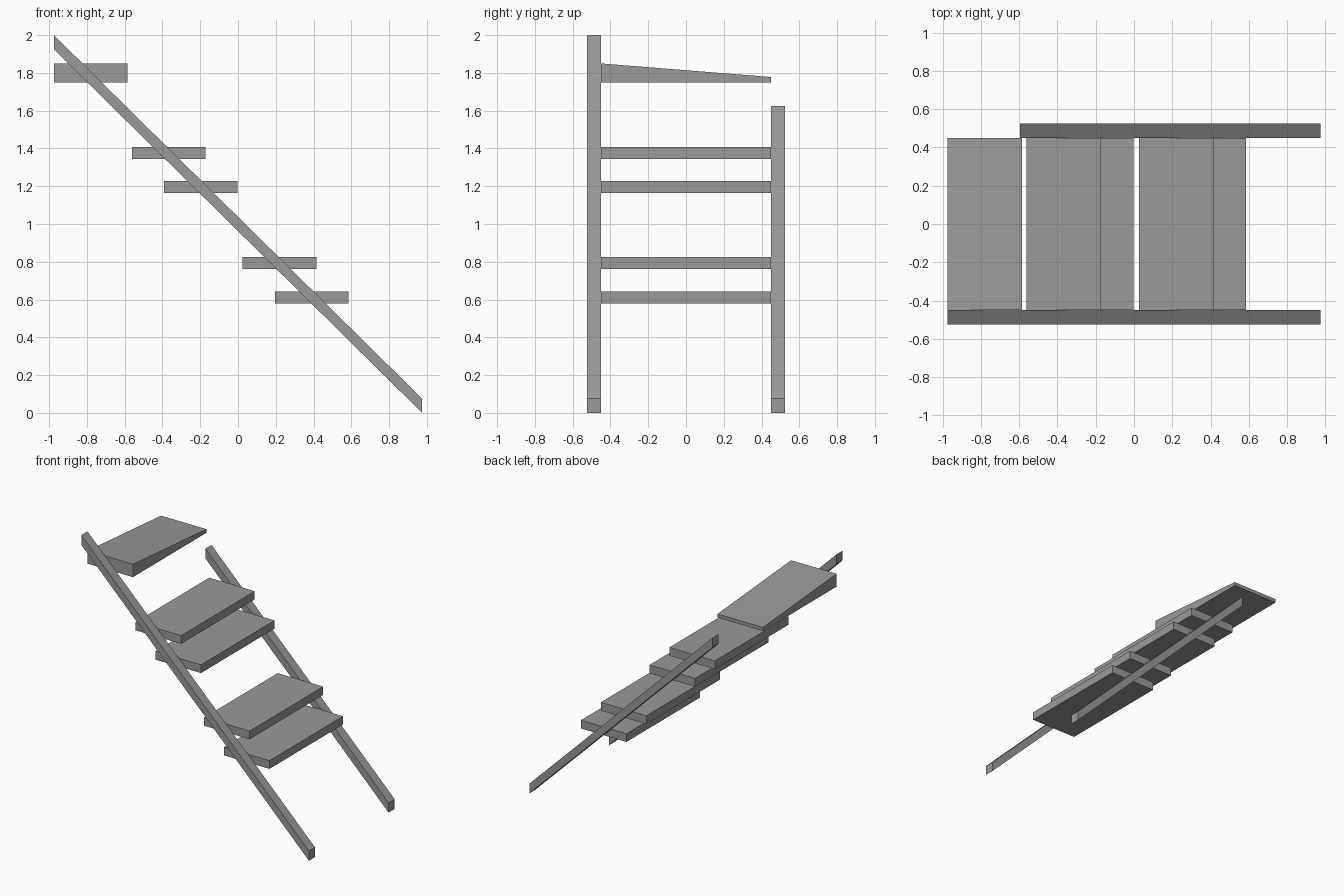
import bpy
import bmesh

cube = bpy.data.objects.get("Cube")
if cube:
    bpy.data.objects.remove(cube, do_unlink=True)

grey = bpy.data.materials.new("plain_grey")
grey.use_nodes = True
color = (0.32, 0.32, 0.32, 1)
grey.diffuse_color = color
grey.node_tree.nodes["Principled BSDF"].inputs["Base Color"].default_value = color


def extrude_profile(name, profile, offset):
    """Sweep a closed 3D outline along an offset into a flat-faced solid."""
    bm = bmesh.new()
    face = bm.faces.new([bm.verts.new(p) for p in profile])
    result = bmesh.ops.extrude_face_region(bm, geom=[face], use_keep_orig=True)
    moved = [v for v in result["geom"] if isinstance(v, bmesh.types.BMVert)]
    bmesh.ops.translate(bm, verts=moved, vec=offset)
    bmesh.ops.recalc_face_normals(bm, faces=bm.faces)
    mesh = bpy.data.meshes.new(name)
    bm.to_mesh(mesh)
    bm.free()
    mesh.materials.append(grey)
    obj = bpy.data.objects.new(name, mesh)
    bpy.context.collection.objects.link(obj)
    return obj


HALF_LENGTH = 0.975   # rail reach in x
HALF_WIDTH = 0.45     # tread reach in y
RAIL = 0.075          # rail thickness
TREAD = 0.39          # tread depth
SLOPE = 1.925 / (2 * HALF_LENGTH)


# Sloping side rails with plumb-cut ends
def add_rail(name, x_top, y):
    z_top = (HALF_LENGTH - x_top) * SLOPE
    profile = [(HALF_LENGTH, y, 0), (HALF_LENGTH, y, RAIL),
               (x_top, y, z_top + RAIL), (x_top, y, z_top)]
    extrude_profile(name, profile, (0, RAIL, 0))


add_rail("front_rail", -HALF_LENGTH, -HALF_WIDTH - RAIL)
add_rail("back_rail", -0.595, HALF_WIDTH)


# Treads, each swept in x from its side profile
def add_tread(name, x, z, front_height, back_height):
    w = HALF_WIDTH
    profile = [(x, -w, z), (x, w, z), (x, w, z + back_height), (x, -w, z + front_height)]
    extrude_profile(name, profile, (TREAD, 0, 0))


for i, (x, z) in enumerate([(0.195, 0.578), (0.025, 0.762), (-0.392, 1.163), (-0.562, 1.344)]):
    add_tread(f"tread_{i + 1}", x, z, 0.064, 0.064)

# Tapered top tread
add_tread("top_tread", -HALF_LENGTH, 1.75, 0.1, 0.028)
